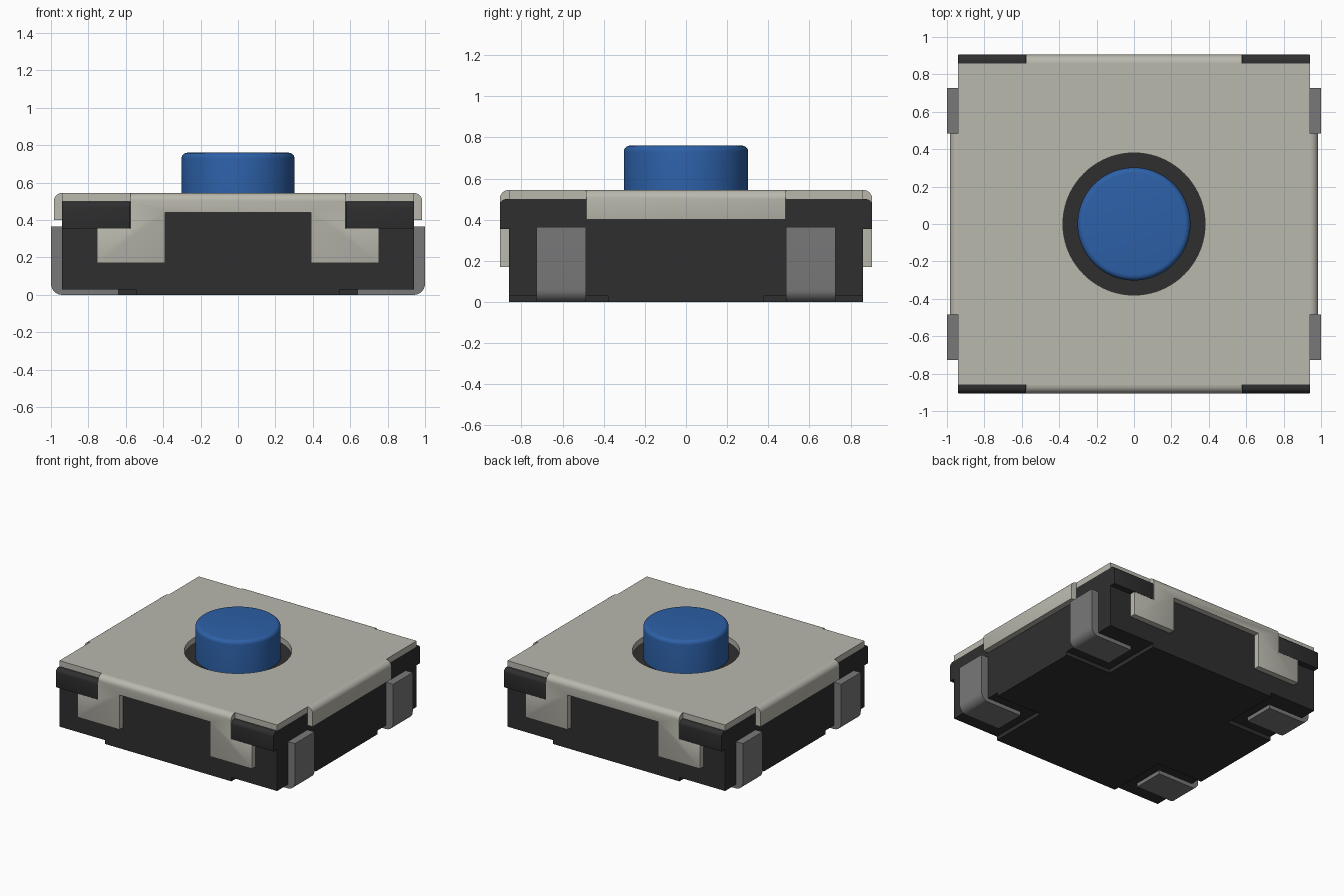
import bpy, bmesh, math
from mathutils import Matrix

cube = bpy.data.objects.get("Cube")
if cube:
    bpy.data.objects.remove(cube, do_unlink=True)


def material(name, rgb):
    m = bpy.data.materials.new(name)
    m.use_nodes = True
    m.diffuse_color = (*rgb, 1)
    m.node_tree.nodes["Principled BSDF"].inputs["Base Color"].default_value = (*rgb, 1)
    return m


BLACK = material("black plastic", (0.028, 0.028, 0.028))
STEEL = material("warm pale metal", (0.49, 0.48, 0.42))
GRAY = material("gray metal", (0.19, 0.19, 0.195))
BLUE = material("blue plastic", (0.026, 0.118, 0.39))

HX, HY = 0.94, 0.86              # body half sizes
DECK, TOP, SHEET = 0.50, 0.545, 0.045


def finish(bm, name, mat):
    bmesh.ops.recalc_face_normals(bm, faces=bm.faces)
    mesh = bpy.data.meshes.new(name)
    bm.to_mesh(mesh)
    bm.free()
    mesh.materials.append(mat)
    ob = bpy.data.objects.new(name, mesh)
    bpy.context.collection.objects.link(ob)
    bpy.ops.object.select_all(action='DESELECT')
    ob.select_set(True)
    bpy.context.view_layer.objects.active = ob
    bpy.ops.object.shade_smooth_by_angle(angle=math.radians(35))
    return ob


def prism(points, depth):
    """Extrude a closed 3D outline along a vector."""
    bm = bmesh.new()
    face = bm.faces.new([bm.verts.new(p) for p in points])
    new = bmesh.ops.extrude_face_region(bm, geom=[face])["geom"]
    bmesh.ops.translate(bm, vec=depth, verts=[v for v in new if isinstance(v, bmesh.types.BMVert)])
    bmesh.ops.recalc_face_normals(bm, faces=bm.faces)
    return bm


def round_edges(bm, rule, radius, segments):
    edges = [e for e in bm.edges if all(rule(v.co) for v in e.verts)]
    bmesh.ops.bevel(bm, geom=edges, offset=radius, segments=segments, profile=0.5,
                    affect='EDGES', clamp_overlap=True)


def skirt(name, outline, inner, angle, radius, mat):
    """Upright sheet on one side, its top outer edge rounded over."""
    outer = -inner - SHEET
    top = max(z for _, z in outline)
    bm = prism([(u, -inner, z) for u, z in outline], (0, -SHEET, 0))
    on_face = lambda c: abs(c.y - outer) < 1e-4
    round_edges(bm, lambda c: on_face(c) and abs(c.z - top) < 1e-4, radius, 6)
    # soften the remaining rim of the outer face
    rim = [e for e in bm.edges if all(on_face(v.co) for v in e.verts)
           and not all(v.co.z > top - radius - 1e-3 for v in e.verts)]
    bmesh.ops.bevel(bm, geom=rim, offset=0.01, segments=2, profile=0.5,
                    affect='EDGES', clamp_overlap=True)
    bm.transform(Matrix.Rotation(math.radians(angle), 4, 'Z'))
    return finish(bm, name, mat)


def rect(x, y, z):
    return [(-x, -y, z), (x, -y, z), (x, y, z), (-x, y, z)]


# Body block and cross-shaped base, leaving a shallow recess at each corner
finish(prism(rect(HX, HY, 0.03), (0, 0, DECK - 0.03)), "body", BLACK)
a, b = 0.545, 0.38
cross = [(a, HY), (a, b), (HX, b), (HX, -b), (a, -b), (a, -HY)]
cross += [(-x, y) for x, y in reversed(cross)]
finish(prism([(x, y, 0) for x, y in cross], (0, 0, 0.03)), "base_pad", BLACK)

# Cover plate with round opening
bm = bmesh.new()
bmesh.ops.create_circle(bm, segments=72, radius=0.38)
corners = [bm.verts.new(p) for p in rect(HX, HY, 0)]
for i in range(4):
    bm.edges.new((corners[i], corners[(i + 1) % 4]))
bmesh.ops.triangle_fill(bm, edges=bm.edges[:], use_beauty=True, normal=(0, 0, 1))
bmesh.ops.translate(bm, vec=(0, 0, DECK), verts=bm.verts)
new = bmesh.ops.extrude_face_region(bm, geom=bm.faces[:])["geom"]
bmesh.ops.translate(bm, vec=(0, 0, TOP - DECK),
                    verts=[v for v in new if isinstance(v, bmesh.types.BMVert)])
finish(bm, "cover_plate", STEEL)

# Cover skirts with clip legs, and body corner lips, front and back
half = [(0.575, TOP), (0.575, 0.355), (0.755, 0.355), (0.755, 0.17), (0.39, 0.17), (0.39, 0.44)]
clip = half + [(-x, z) for x, z in reversed(half)]
for side, angle in (("front", 0), ("back", 180)):
    skirt(side + "_cover_clip", clip, HY, angle, 0.044, STEEL)
    for n, s in (("a", 1), ("b", -1)):
        lip = [(s * u, z) for u, z in ((0.577, 0.355), (HX, 0.355), (HX, DECK), (0.577, DECK))]
        skirt(f"{side}_corner_lip_{n}", lip, HY, angle, 0.03, BLACK)

# Cover flaps, left and right
flap = [(-0.485, 0.40), (0.485, 0.40), (0.485, TOP), (-0.485, TOP)]
for side, angle in (("left", 90), ("right", 270)):
    skirt(side + "_cover_flap", flap, HX, angle, 0.044, STEEL)

# Four bent terminals
ell = [(0.64, 0), (1, 0), (1, 0.365), (HX, 0.365), (HX, 0.03), (0.64, 0.03)]
for sx, xn in ((1, "left"), (-1, "right")):
    for sy, yn in ((-1, "front"), (1, "back")):
        bm = prism([(sx * x, sy * 0.485, z) for x, z in ell], (0, sy * 0.242, 0))
        round_edges(bm, lambda c: abs(c.x) > 0.999 and c.z < 1e-4, 0.06, 8)
        finish(bm, f"{yn}_{xn}_terminal", GRAY)

# Push button
bm = bmesh.new()
bmesh.ops.create_cone(bm, cap_ends=True, segments=72, radius1=0.302, radius2=0.302, depth=0.28,
                      matrix=Matrix.Translation((0, 0, 0.62)))
round_edges(bm, lambda c: c.z > 0.75, 0.03, 5)
finish(bm, "push_button", BLUE)
